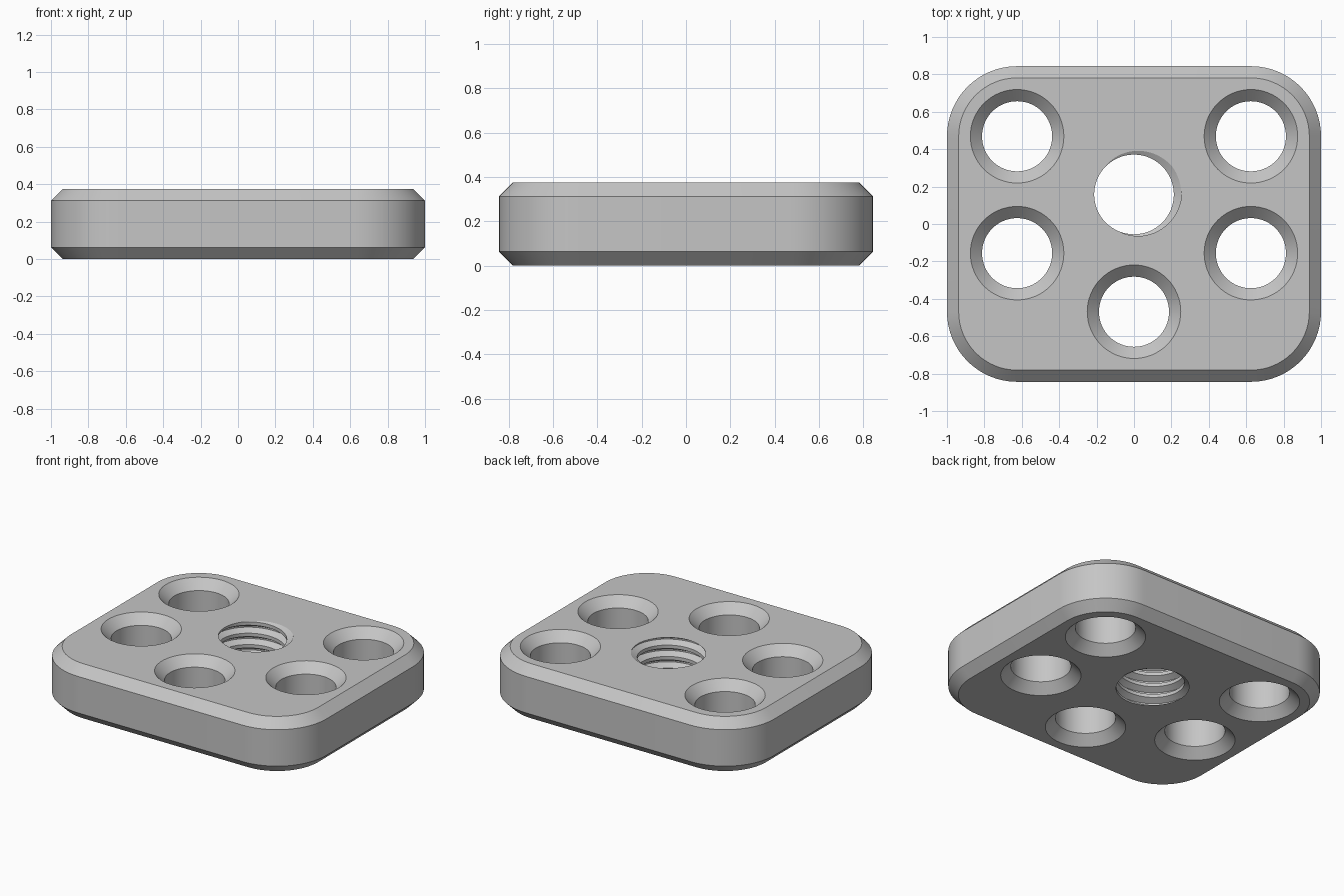
import bpy, bmesh
from math import sin, cos, pi, radians

if "Cube" in bpy.data.objects:
    bpy.data.objects.remove(bpy.data.objects["Cube"], do_unlink=True)

HEIGHT, CHAMFER = 0.375, 0.0625
HALF_X, HALF_Y, CORNER = 1.0, 0.84375, 0.375

grey = bpy.data.materials.new("light grey")
grey.use_nodes = True
colour = (0.56, 0.56, 0.56, 1)
grey.diffuse_color = colour
grey.node_tree.nodes["Principled BSDF"].inputs["Base Color"].default_value = colour


def make_object(name, bm):
    bmesh.ops.recalc_face_normals(bm, faces=bm.faces)
    mesh = bpy.data.meshes.new(name)
    bm.to_mesh(mesh)
    bm.free()
    mesh.materials.append(grey)
    obj = bpy.data.objects.new(name, mesh)
    bpy.context.collection.objects.link(obj)
    return obj


def loft(bm, rings):
    """Skin a stack of closed rings and cap both ends."""
    rings = [[bm.verts.new(p) for p in ring] for ring in rings]
    n = len(rings[0])
    for a, b in zip(rings, rings[1:]):
        for i in range(n):
            j = (i + 1) % n
            bm.faces.new((a[i], a[j], b[j], b[i]))
    bm.faces.new(rings[0][::-1])
    bm.faces.new(rings[-1])


def rounded_outline(inset, z, steps=16):
    pts = []
    for q, (sx, sy) in enumerate([(1, 1), (-1, 1), (-1, -1), (1, -1)]):
        for s in range(steps + 1):
            a = (q + s / steps) * pi / 2
            r = CORNER - inset
            pts.append((sx * (HALF_X - CORNER) + r * cos(a),
                        sy * (HALF_Y - CORNER) + r * sin(a), z))
    return pts


def circle(x, y, r, z, n=64):
    return [(x + r * cos(2 * pi * i / n), y + r * sin(2 * pi * i / n), z) for i in range(n)]


# Chamfered plate with rounded corners
bm = bmesh.new()
loft(bm, [rounded_outline(CHAMFER, 0), rounded_outline(0, CHAMFER),
          rounded_outline(0, HEIGHT - CHAMFER), rounded_outline(CHAMFER, HEIGHT)])
plate = make_object("mounting_plate", bm)

# Cutter for the five holes countersunk on both faces
bm = bmesh.new()
R, OVER = 0.1875, 0.05
for x, y in [(-0.625, 0.469), (0.625, 0.469), (-0.625, -0.156), (0.625, -0.156), (0, -0.469)]:
    wide = R + CHAMFER + OVER
    loft(bm, [circle(x, y, wide, -OVER), circle(x, y, R, CHAMFER),
              circle(x, y, R, HEIGHT - CHAMFER), circle(x, y, wide, HEIGHT + OVER)])
hole_cutter = make_object("hole_cutter", bm)

# Cutter for the threaded hole: columns of a thread profile that climb one pitch per turn
bm = bmesh.new()
CY, MINOR, MAJOR, PITCH, TURNS, N = 0.158, 0.213, 0.253, 0.078, 8, 64
profile = [(0, MINOR), (0.29, MAJOR), (0.41, MAJOR), (0.7, MINOR)]
start = HEIGHT - 6.39 * PITCH
columns = []
for c in range(N):
    a = 2 * pi * c / N
    columns.append([bm.verts.new((r * cos(a), CY + r * sin(a),
                                  start + PITCH * (t + f + c / N)))
                    for t in range(TURNS) for f, r in profile])
for c in range(N):
    here, after = columns[c], columns[(c + 1) % N]
    if c == N - 1:
        after = after[len(profile):]      # seam joins the next turn
    for i in range(len(after) - 1):
        bm.faces.new((here[i], after[i], after[i + 1], here[i + 1]))
    if c == N - 1:
        last = len(after) - 1
bottom = bm.verts.new((0, CY, -0.2))
top = bm.verts.new((0, CY, 0.6))
for e in [e for e in bm.edges if e.is_boundary]:
    apex = bottom if e.verts[0].co.z < HEIGHT / 2 else top
    bm.faces.new((e.verts[0], e.verts[1], apex))
for v in [v for v in bm.verts if not v.link_faces]:
    bm.verts.remove(v)
thread_cutter = make_object("thread_cutter", bm)

# Cut the holes, then drop the cutters
bpy.ops.object.select_all(action='DESELECT')
plate.select_set(True)
bpy.context.view_layer.objects.active = plate
for cutter in (hole_cutter, thread_cutter):
    cutter.hide_render = True
    mod = plate.modifiers.new(cutter.name, 'BOOLEAN')
    mod.operation = 'DIFFERENCE'
    mod.solver = 'EXACT'
    mod.object = cutter
    bpy.ops.object.modifier_apply(modifier=mod.name)
    bpy.data.objects.remove(cutter, do_unlink=True)
bpy.ops.object.shade_smooth_by_angle(angle=radians(25))
